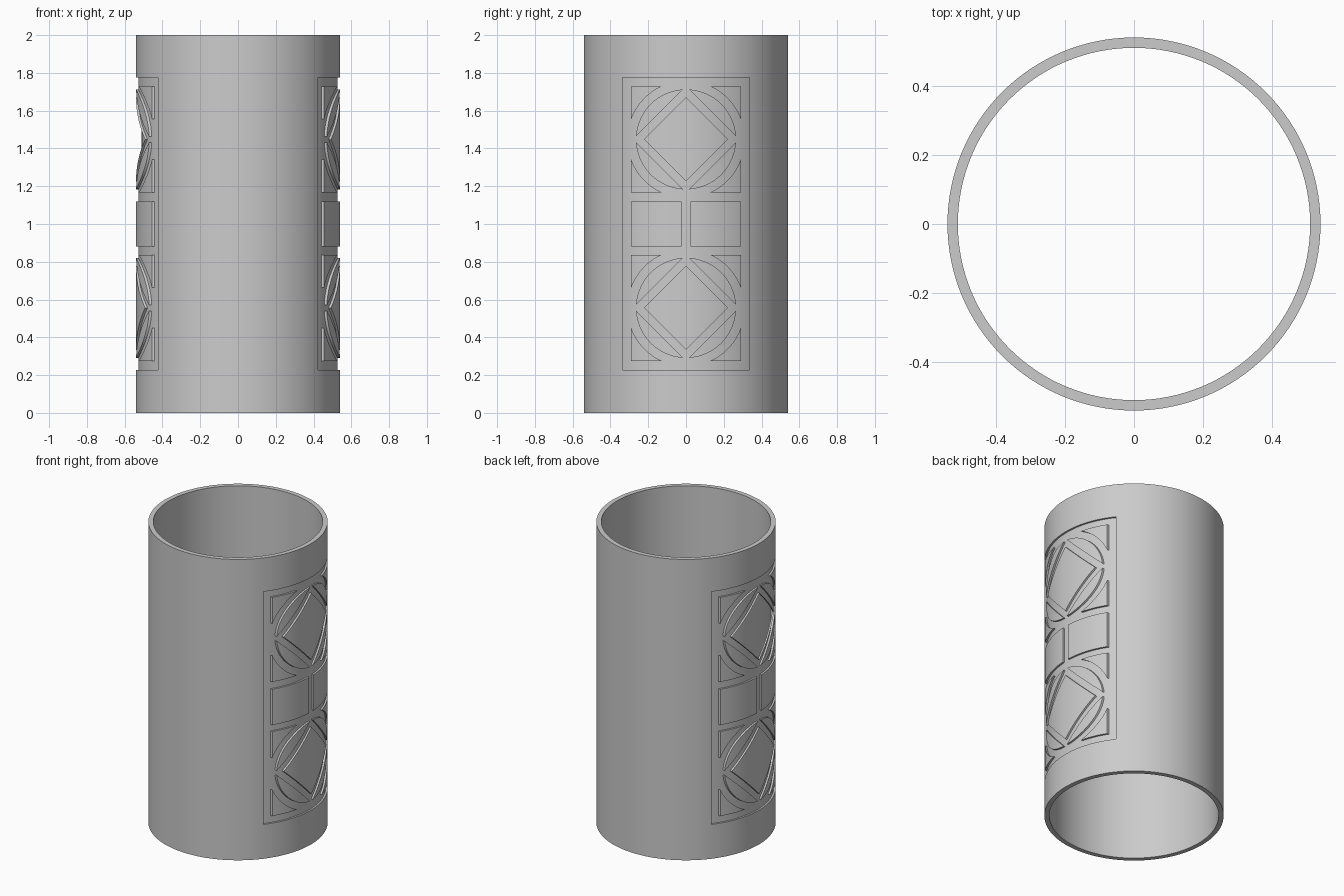
import bpy, bmesh, math

cube = bpy.data.objects.get("Cube")
if cube:
    bpy.data.objects.remove(cube)

OUTER, INNER, RECESS, HEIGHT = 0.54, 0.51, 0.528, 2.0
HALF_W, HALF_H = 0.29, 0.281        # half size of a square motif
LENS_R, RING_R = 0.265, 0.309       # arc radii of the lenses and corners
CHORD, DIAMOND = 0.28, 0.222        # half diagonals

grey = bpy.data.materials.new("grey")
grey.use_nodes = True
grey.diffuse_color = (0.6, 0.6, 0.6, 1)
grey.node_tree.nodes["Principled BSDF"].inputs["Base Color"].default_value = (0.6, 0.6, 0.6, 1)


def make_object(name, bm, helper=False):
    bmesh.ops.recalc_face_normals(bm, faces=bm.faces)
    mesh = bpy.data.meshes.new(name)
    bm.to_mesh(mesh)
    bm.free()
    mesh.materials.append(grey)
    obj = bpy.data.objects.new(name, mesh)
    bpy.context.collection.objects.link(obj)
    obj.hide_render = helper
    return obj


def prism(bm, outline, depth):
    """Extrude a (y, z) outline along x, through both sides."""
    face = bm.faces.new([bm.verts.new((-depth, y, z)) for y, z in outline])
    out = bmesh.ops.extrude_face_region(bm, geom=[face])
    verts = [v for v in out["geom"] if isinstance(v, bmesh.types.BMVert)]
    bmesh.ops.translate(bm, verts=verts, vec=(2 * depth, 0, 0))


def arc(radius, start, end, steps=14):
    angles = [start + (end - start) * i / steps for i in range(steps + 1)]
    return [(radius * math.cos(a), radius * math.sin(a)) for a in angles]


def rectangle(y0, y1, z0, z1):
    return [(y0, z0), (y1, z0), (y1, z1), (y0, z1)]


def ring(bm, radius, z0, z1, segments=128):
    return [[bm.verts.new((radius * math.cos(math.tau * i / segments),
                           radius * math.sin(math.tau * i / segments), z))
             for i in range(segments)] for z in (z0, z1)]


def bridge(bm, a, b):
    for i in range(len(a)):
        j = (i + 1) % len(a)
        bm.faces.new((a[i], a[j], b[j], b[i]))


def cut(target, cutter):
    mod = target.modifiers.new("cut", 'BOOLEAN')
    mod.operation = 'DIFFERENCE'
    mod.solver = 'EXACT'
    mod.object = cutter
    bpy.context.view_layer.objects.active = target
    bpy.ops.object.modifier_apply(modifier=mod.name)
    bpy.data.objects.remove(cutter)


# Open tube
bm = bmesh.new()
out_low, out_high = ring(bm, OUTER, 0, HEIGHT)
in_low, in_high = ring(bm, INNER, 0, HEIGHT)
for a, b in ((out_low, out_high), (out_high, in_high), (in_high, in_low), (in_low, out_low)):
    bridge(bm, a, b)
tube = make_object("carved_tube", bm)

# Raised ornaments: two framed diamonds and a middle row of two tiles
bm = bmesh.new()
a = math.asin((CHORD / LENS_R) ** 2 - 1) / 2
lens = arc(LENS_R, a, math.pi / 2 - a)
corner = arc(RING_R, math.acos(HALF_W / RING_R), math.asin(HALF_H / RING_R))
corner.append((HALF_W, HALF_H))
for centre in (0.556, 1.448):
    prism(bm, [(DIAMOND, centre), (0, centre + DIAMOND),
               (-DIAMOND, centre), (0, centre - DIAMOND)], 0.8)
    for sy in (-1, 1):
        for sz in (-1, 1):
            for shape in (lens, corner):
                prism(bm, [(sy * y, centre + sz * z) for y, z in shape], 0.8)
for sy in (-1, 1):
    prism(bm, rectangle(sy * 0.023, sy * HALF_W, 0.88, 1.118), 0.8)
ornaments = make_object("ornament_cutter", bm, True)

# Core that limits the depth of the recess
bm = bmesh.new()
low, high = ring(bm, RECESS, -0.2, HEIGHT + 0.2)
bridge(bm, low, high)
bm.faces.new(low)
bm.faces.new(high)
core = make_object("core_cutter", bm, True)

# Recessed panels on both sides, leaving the ornaments standing
bm = bmesh.new()
prism(bm, rectangle(-0.335, 0.335, 0.228, 1.775), 0.7)
panel = make_object("panel_cutter", bm, True)
cut(panel, ornaments)
cut(panel, core)
# Keep only the two side shells of the cutter
cut(tube, panel)

bpy.ops.object.select_all(action='DESELECT')
tube.select_set(True)
bpy.context.view_layer.objects.active = tube
bpy.ops.object.shade_smooth_by_angle(angle=math.radians(30))
